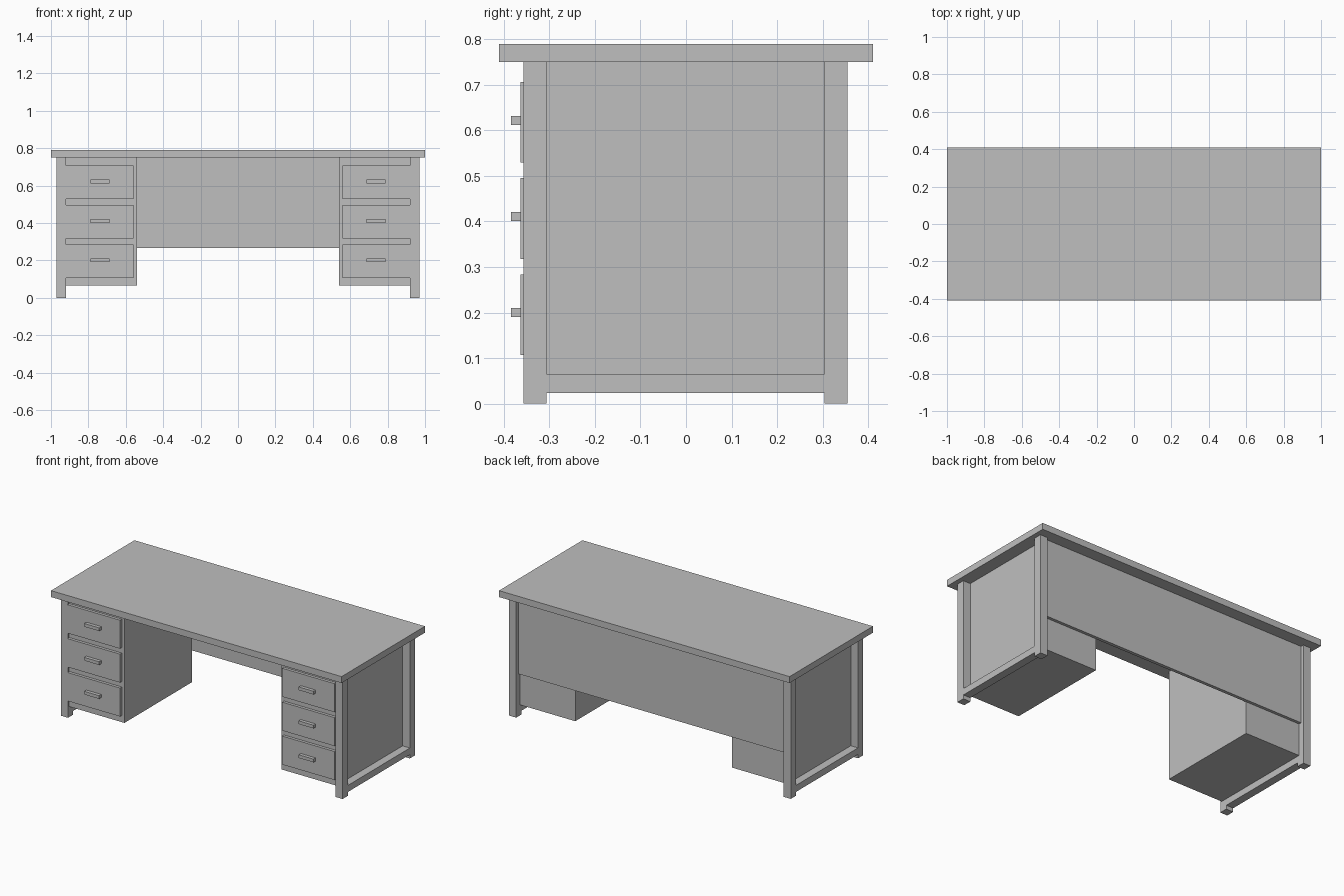
import bpy

cube = bpy.data.objects.get("Cube")
if cube:
    bpy.data.objects.remove(cube, do_unlink=True)

grey = bpy.data.materials.new("plain_grey")
grey.use_nodes = True
colour = (0.52, 0.52, 0.52, 1)
grey.diffuse_color = colour
grey.node_tree.nodes["Principled BSDF"].inputs["Base Color"].default_value = colour


def box(name, x, y, z):
    """Add a box from (min, max) ranges along each axis."""
    bpy.ops.mesh.primitive_cube_add(size=1)
    ob = bpy.context.object
    ob.name = name
    ranges = (x, y, z)
    for v in ob.data.vertices:
        v.co = [r[0] if c < 0 else r[1] for c, r in zip(v.co, ranges)]
    ob.data.materials.append(grey)
    return ob


# Desktop and modesty panel
top_under = 0.75
box("desktop", (-1, 1), (-0.41, 0.41), (top_under, 0.79))
box("back_panel", (-0.92, 0.92), (0.315, 0.335), (0.265, top_under))

for side, s in (("left", 1), ("right", -1)):
    def across(a, b):
        return tuple(sorted((s * a, s * b)))

    # Side frame: two legs joined by a low rail
    leg_x = across(0.92, 0.97)
    box(side + "_front_leg", leg_x, (-0.357, -0.306), (0, top_under))
    box(side + "_back_leg", leg_x, (0.304, 0.355), (0, top_under))
    box(side + "_side_rail", leg_x, (-0.306, 0.304), (0.024, 0.065))

    # Drawer cabinet
    box(side + "_cabinet", across(0.54, 0.92), (-0.345, 0.317), (0.065, top_under))

    # Drawer fronts and bar handles
    for i, level in enumerate(("lower", "middle", "upper")):
        z = 0.107 + 0.211 * i
        name = side + "_" + level + "_drawer"
        box(name, across(0.558, 0.919), (-0.363, -0.344), (z, z + 0.177))
        mid = 0.2 + 0.211 * i
        box(name + "_handle", across(0.687, 0.789), (-0.384, -0.362),
            (mid - 0.01, mid + 0.01))
